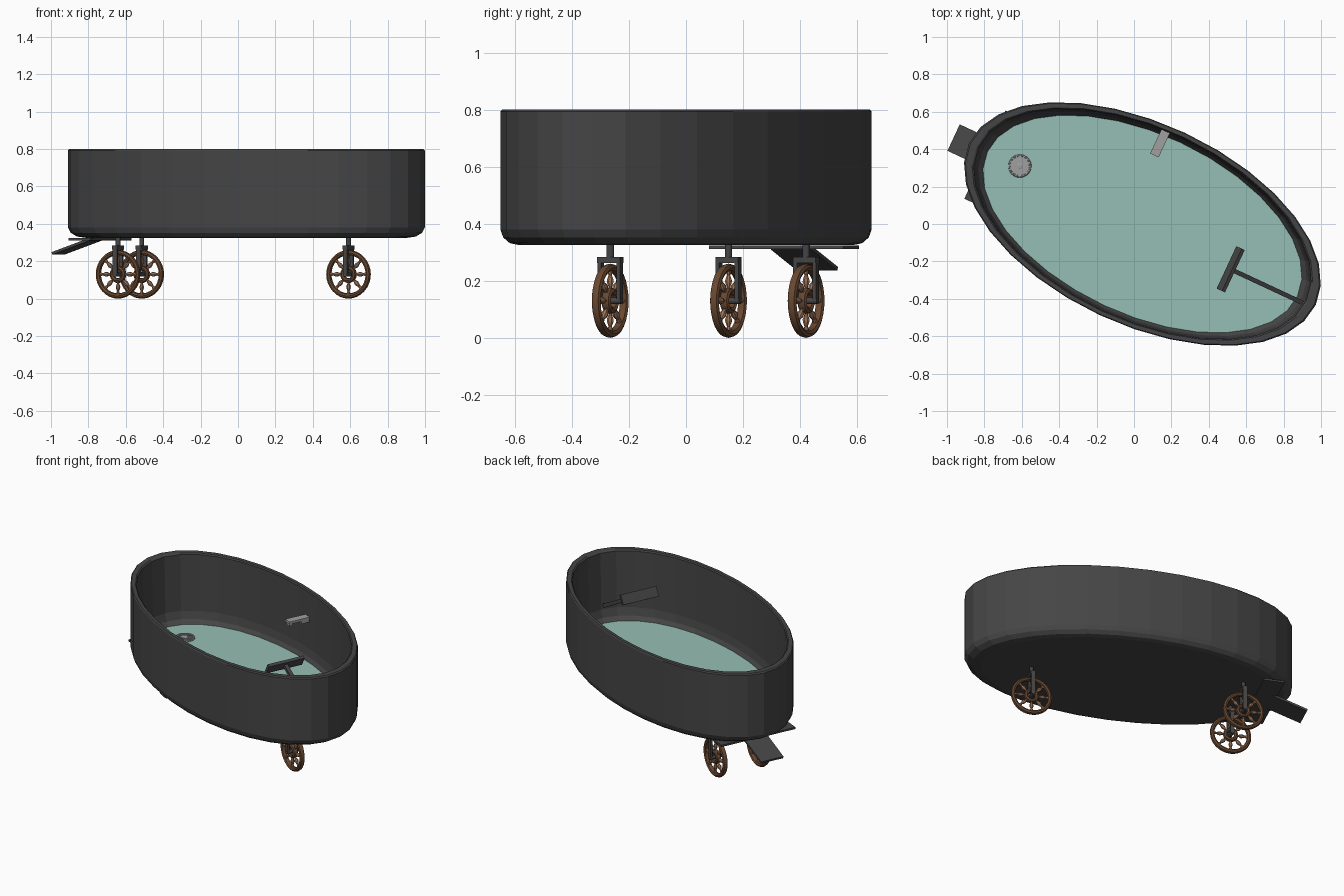
import bpy, bmesh, math
from mathutils import Matrix, Vector

if "Cube" in bpy.data.objects:
    bpy.data.objects.remove(bpy.data.objects["Cube"])

# Whole model is built along local x, then turned into place
PLACE = Matrix.Translation((0.045, 0, 0)) @ Matrix.Rotation(math.radians(-25), 4, 'Z')
A, B = 1.023, 0.538


def material(name, rgb):
    m = bpy.data.materials.new(name)
    m.diffuse_color = (*rgb, 1)
    m.use_nodes = True
    m.node_tree.nodes["Principled BSDF"].inputs["Base Color"].default_value = m.diffuse_color
    return m


IRON = material("dark_iron", (0.06, 0.06, 0.06))
WOOD = material("brown_wood", (0.14, 0.065, 0.03))
LIGHT_WOOD = material("light_wood", (0.36, 0.18, 0.10))
WATER = material("teal_water", (0.30, 0.52, 0.46))
STEEL = material("steel", (0.35, 0.35, 0.35))


def finish(name, bm, mat, smooth=False):
    bmesh.ops.recalc_face_normals(bm, faces=bm.faces)
    me = bpy.data.meshes.new(name)
    bm.to_mesh(me)
    bm.free()
    me.transform(PLACE)
    me.materials.append(mat)
    ob = bpy.data.objects.new(name, me)
    bpy.context.collection.objects.link(ob)
    if smooth:
        bpy.ops.object.select_all(action='DESELECT')
        ob.select_set(True)
        bpy.context.view_layer.objects.active = ob
        bpy.ops.object.shade_smooth_by_angle(angle=math.radians(40))
    return ob


def lathe(bm, prof, segs, mat=Matrix(), closed=False):
    """Revolve (radius, height) points about z, then place with mat."""
    rings = []
    for r, z in prof:
        rings.append([bm.verts.new(mat @ Vector((r * math.cos(t), r * math.sin(t), z)))
                      for t in (2 * math.pi * i / segs for i in range(segs))])
    pairs = list(zip(rings, rings[1:]))
    if closed:
        pairs.append((rings[-1], rings[0]))
    else:
        bm.faces.new(rings[0])
        bm.faces.new(rings[-1])
    for lo, hi in pairs:
        for i in range(segs):
            j = (i + 1) % segs
            bm.faces.new((lo[i], lo[j], hi[j], hi[i]))


def torus(bm, major, minor, depth, segs, mat):
    ring = [(major + minor * math.cos(t), depth * math.sin(t))
            for t in (math.pi * k / 4 for k in range(8))]
    lathe(bm, ring, segs, mat, closed=True)


def box(bm, centre, size, rot=Matrix()):
    m = Matrix.Translation(centre) @ rot @ Matrix.Diagonal((*size, 1))
    bmesh.ops.create_cube(bm, size=1, matrix=m)


# Oval tub shell
oval = Matrix.Diagonal((A, B, 1, 1))
bm = bmesh.new()
lathe(bm, [(0.90, 0.325), (0.95, 0.332), (0.985, 0.352), (1, 0.38), (1, 0.793), (0.992, 0.8),
           (0.955, 0.8), (0.945, 0.793), (0.935, 0.42), (0.92, 0.37), (0.885, 0.338)], 32, oval)
finish("tub", bm, IRON)

# Water lying on the tub floor
bm = bmesh.new()
lathe(bm, [(0.885, 0.339), (0.895, 0.346)], 32, oval)
finish("water", bm, WATER)

# Drain grate
bm = bmesh.new()
at = Matrix.Translation((-0.725, 0.004, 0.348))
lathe(bm, [(0.06, -0.002), (0.058, 0.001), (0.03, 0.002)], 32, at)
torus(bm, 0.056, 0.006, 0.006, 32, at)
lathe(bm, [(0.016, 0), (0.016, 0.007), (0.01, 0.009)], 16, at)
for i in range(16):
    rot = Matrix.Rotation(i * math.pi / 8, 4, 'Z')
    box(bm, at @ rot @ Vector((0.034, 0, 0.003)), (0.044, 0.006, 0.007), rot)
finish("drain", bm, STEEL)

# Tap on the inner side wall
bm = bmesh.new()
box(bm, (-0.097, 0.432, 0.625), (0.05, 0.145, 0.016))
box(bm, (-0.097, 0.375, 0.61), (0.036, 0.022, 0.02))
box(bm, (-0.097, 0.475, 0.608), (0.036, 0.05, 0.024))
finish("tap", bm, STEEL)

# Sloping rod with a padded cross plate inside the tub
p, q = Vector((0.53, -0.02, 0.68)), Vector((0.95, -0.02, 0.445))
tilt = (q - p).to_track_quat('X', 'Z').to_matrix().to_4x4()
bm = bmesh.new()
box(bm, (p + q) / 2, ((q - p).length, 0.024, 0.024), tilt)
finish("rest_rod", bm, IRON)
bm = bmesh.new()
box(bm, p, (0.02, 0.25, 0.065), tilt)
finish("rest_plate", bm, IRON)

# Rear mounting plate and sloping step
bm = bmesh.new()
box(bm, (-0.855, -0.02, 0.317), (0.13, 0.52, 0.012))
finish("step_mount", bm, IRON)
bm = bmesh.new()
s, e = Vector((-0.89, -0.008, 0.316)), Vector((-1.108, -0.008, 0.242))
box(bm, (s + e) / 2, ((e - s).length, 0.156, 0.014), (s - e).to_track_quat('X', 'Z').to_matrix().to_4x4())
finish("rear_step", bm, IRON)

# Three spoked wheels, each in a fork
for name, x, y in (("front", 0.607, -0.01), ("rear_right", -0.685, -0.155), ("rear_left", -0.685, 0.145)):
    hub = Matrix.Translation((x, y, 0.13)) @ Matrix.Rotation(math.pi / 2, 4, 'X')

    bm = bmesh.new()
    torus(bm, 0.116, 0.014, 0.017, 32, hub)
    torus(bm, 0.034, 0.013, 0.018, 20, hub)
    finish(name + "_wheel_rim", bm, WOOD, True)

    bm = bmesh.new()
    for i in range(8):
        spoke = hub @ Matrix.Rotation(i * math.pi / 4, 4, 'Z') @ Matrix.Rotation(math.pi / 2, 4, 'Y')
        lathe(bm, [(0.006, 0.038), (0.007, 0.05), (0.013, 0.066), (0.012, 0.074),
                   (0.006, 0.09), (0.009, 0.096), (0.009, 0.106)], 8, spoke)
    finish(name + "_wheel_spokes", bm, LIGHT_WOOD, True)

    bm = bmesh.new()
    lathe(bm, [(0.012, -0.045), (0.012, 0.045)], 12, hub)
    lathe(bm, [(0.013, 0.28), (0.013, 0.335)], 12, Matrix.Translation((x, y, 0)))
    box(bm, (x, y, 0.273), (0.03, 0.088, 0.022))
    for side in (-1, 1):
        box(bm, (x, y + side * 0.037, 0.205), (0.026, 0.014, 0.15))
    finish(name + "_fork", bm, IRON)
